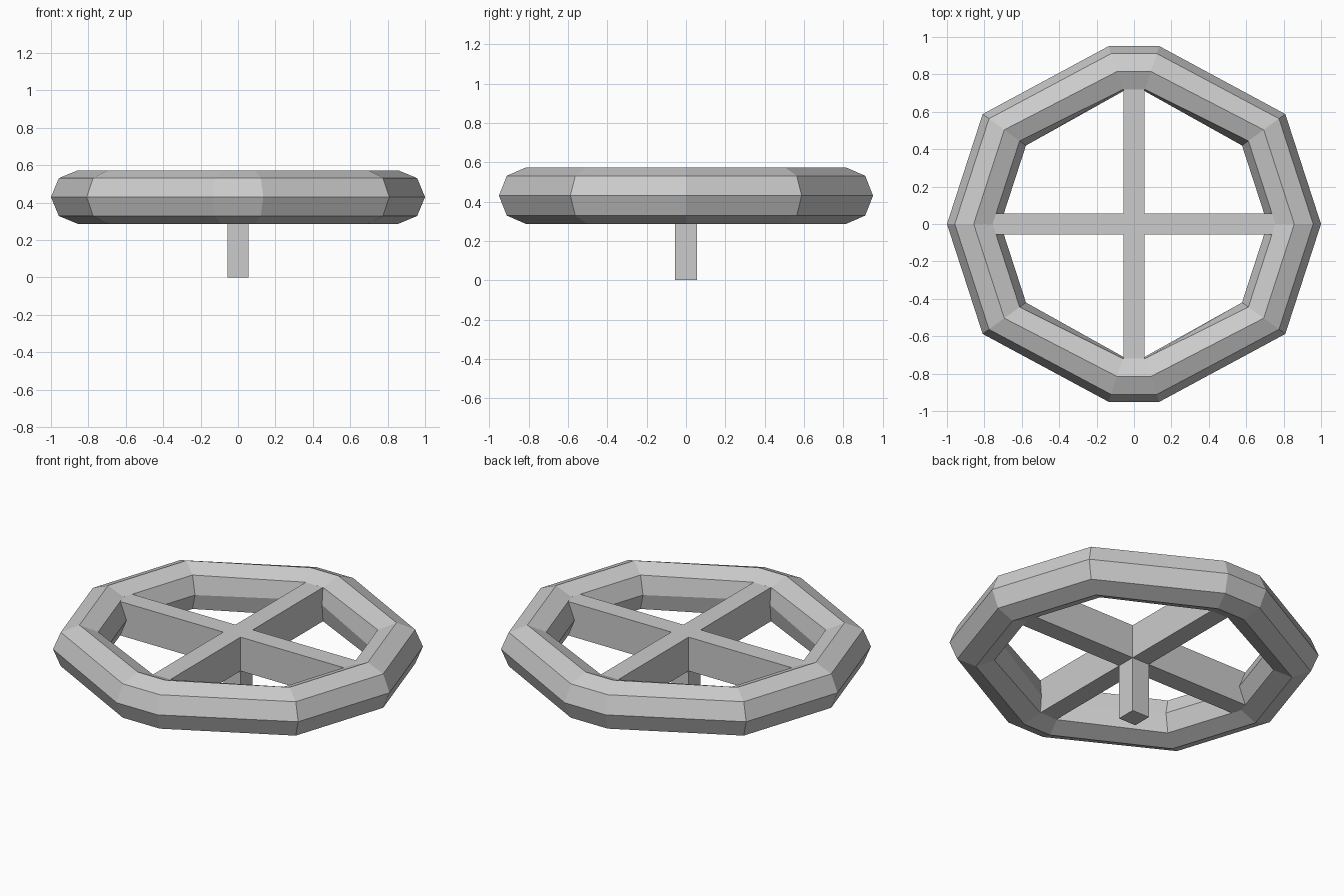
import bpy, bmesh
from math import sin, cos, radians, copysign

cube = bpy.data.objects.get("Cube")
if cube:
    bpy.data.objects.remove(cube)

grey = bpy.data.materials.new("light_grey")
grey.use_nodes = True
colour = (0.6, 0.6, 0.6, 1)
grey.diffuse_color = colour
grey.node_tree.nodes["Principled BSDF"].inputs["Base Color"].default_value = colour

RIM_RADIUS, TUBE, RIM_Z = 0.857, 0.143, 0.43
SIDES, TUBE_SIDES = 10, 8
HALF = 0.057                 # half width of spokes and post
LOW, HIGH = 0.329, 0.531     # bottom and top of the spokes


def finish(name, bm):
    bmesh.ops.recalc_face_normals(bm, faces=bm.faces)
    mesh = bpy.data.meshes.new(name)
    bm.to_mesh(mesh)
    bm.free()
    mesh.materials.append(grey)
    obj = bpy.data.objects.new(name, mesh)
    bpy.context.collection.objects.link(obj)


def rim_section(bm, index):
    """One octagonal slice; slices beside the y spokes are pulled onto them."""
    angle = radians(360 * index / SIDES)
    beside_spoke = index % 5 in (2, 3)
    loop = []
    for j in range(TUBE_SIDES):
        a = radians(360 * j / TUBE_SIDES)
        r = RIM_RADIUS + TUBE * cos(a)
        if beside_spoke:
            r = max(r, 0.747)
        x, y = r * cos(angle), r * sin(angle)
        if beside_spoke:
            x -= copysign(0.174, x)
        loop.append(bm.verts.new((x, y, RIM_Z + TUBE * sin(a))))
    return loop


# Faceted rim
bm = bmesh.new()
loops = [rim_section(bm, i) for i in range(SIDES)]
for i in range(SIDES):
    a, b = loops[i], loops[(i + 1) % SIDES]
    for j in range(TUBE_SIDES):
        k = (j + 1) % TUBE_SIDES
        bm.faces.new((a[j], b[j], b[k], a[k]))
finish("rim", bm)

# Four spokes as one cross, with the post extruded from its hub
bm = bmesh.new()
hub = [bm.verts.new((x, y, LOW)) for x, y in
       ((HALF, HALF), (-HALF, HALF), (-HALF, -HALF), (HALF, -HALF))]
faces = [bm.faces.new(hub)]
arms = ((0, 0.72), (-0.756, 0), (0, -0.72), (0.756, 0))
for i, (dx, dy) in enumerate(arms):
    a, b = hub[i], hub[(i + 1) % 4]
    ends = [bm.verts.new((dx or v.co.x, dy or v.co.y, LOW)) for v in (a, b)]
    faces.append(bm.faces.new((a, ends[0], ends[1], b)))
top = bmesh.ops.extrude_face_region(bm, geom=faces, use_keep_orig=True)["geom"]
bmesh.ops.translate(bm, vec=(0, 0, HIGH - LOW),
                    verts=[g for g in top if isinstance(g, bmesh.types.BMVert)])
post = bmesh.ops.extrude_discrete_faces(bm, faces=[faces[0]])["faces"][0]
for v in post.verts:
    v.co.z = 0
finish("spokes_and_post", bm)
